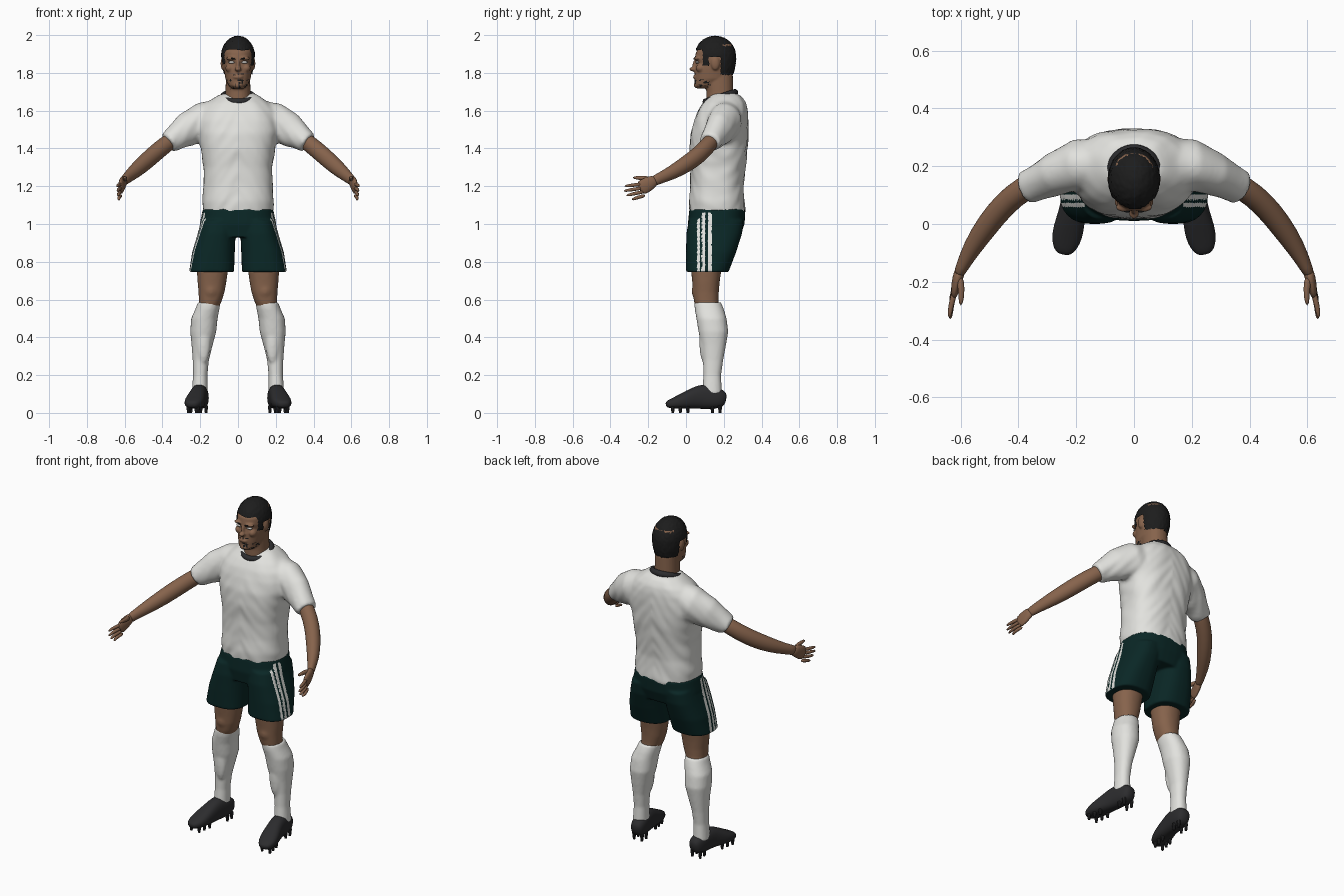
import bpy, bmesh
from math import cos, sin, pi, copysign
from mathutils import Vector, Matrix, noise

cube = bpy.data.objects.get("Cube")
if cube:
    bpy.data.objects.remove(cube)


def material(name, rgb, rough=0.8):
    m = bpy.data.materials.new(name)
    m.use_nodes = True
    m.diffuse_color = (*rgb, 1)
    bsdf = m.node_tree.nodes["Principled BSDF"]
    bsdf.inputs["Base Color"].default_value = (*rgb, 1)
    bsdf.inputs["Roughness"].default_value = rough
    return m


WHITE = material("white_cloth", (0.76, 0.76, 0.73))
GREEN = material("dark_green_cloth", (0.003, 0.02, 0.019))
SKIN = material("skin", (0.24, 0.125, 0.072))
HAIR = material("black_hair", (0.012, 0.012, 0.012))
BLACK = material("black_leather", (0.025, 0.025, 0.027))
EYE = material("eye_white", (0.6, 0.58, 0.55))


def oval(center, u, v, ru, rv, power, seg):
    """Points of a rounded-square oval spanned by directions u and v."""
    pts = []
    for i in range(seg):
        c, s = cos(2 * pi * i / seg), sin(2 * pi * i / seg)
        a = copysign(abs(c) ** (2 / power), c)
        b = copysign(abs(s) ** (2 / power), s)
        pts.append(center + u * (ru * a) + v * (rv * b))
    return pts


def skin_rings(bm, rings):
    loops = [[bm.verts.new(p) for p in r] for r in rings]
    n = len(loops[0])
    for a, b in zip(loops, loops[1:]):
        for i in range(n):
            bm.faces.new((a[i], a[(i + 1) % n], b[(i + 1) % n], b[i]))
    bm.faces.new(loops[0][::-1])
    bm.faces.new(loops[-1])


def stack(bm, rows, side=1, power=2.2, seg=24):
    """Level rings: height, x centre, front y, back y, half width."""
    X, Y = Vector((1, 0, 0)), Vector((0, 1, 0))
    skin_rings(bm, [oval(Vector((side * x, (f + b) / 2, z)), X, Y, w, (b - f) / 2, power, seg)
                    for z, x, f, b, w in rows])


def sweep(bm, rows, side=1, power=2, seg=16):
    """Rings across a path: x, y, z, sideways radius, upright radius."""
    ps = [Vector((side * r[0], r[1], r[2])) for r in rows]
    rings = []
    for i, r in enumerate(rows):
        t = (ps[min(i + 1, len(ps) - 1)] - ps[max(i - 1, 0)]).normalized()
        u = t.cross(Vector((0, 0, 1))).normalized()
        rings.append(oval(ps[i], u, u.cross(t), r[3], r[4], power, seg))
    skin_rings(bm, rings)


def ball(bm, center, size):
    bmesh.ops.create_uvsphere(bm, u_segments=20, v_segments=12, radius=1,
                              matrix=Matrix.Translation(center) @ Matrix.Diagonal((*size, 1)))


def finish(bm, name, mats, subsurf=0):
    bmesh.ops.recalc_face_normals(bm, faces=bm.faces)
    me = bpy.data.meshes.new(name)
    bm.to_mesh(me)
    bm.free()
    ob = bpy.data.objects.new(name, me)
    bpy.context.scene.collection.objects.link(ob)
    for m in mats:
        me.materials.append(m)
    me.polygons.foreach_set("use_smooth", [True] * len(me.polygons))
    if subsurf:
        ob.modifiers.new("subsurf", "SUBSURF").levels = subsurf
        ob.modifiers["subsurf"].render_levels = subsurf
    return ob


def fuse(ob, voxel, smooth):
    """Melt overlapping parts into one smooth surface."""
    mats = list(ob.data.materials)
    mod = ob.modifiers.new("remesh", "REMESH")
    mod.mode = "VOXEL"
    mod.voxel_size = voxel
    ob.modifiers.new("smooth", "SMOOTH").iterations = smooth
    deps = bpy.context.evaluated_depsgraph_get()
    me = bpy.data.meshes.new_from_object(ob.evaluated_get(deps))
    ob.modifiers.clear()
    ob.data = me
    me.materials.clear()
    for m in mats:
        me.materials.append(m)
    me.polygons.foreach_set("use_smooth", [True] * len(me.polygons))
    return me


# Shirt: torso and sleeves, with soft folds
bm = bmesh.new()
stack(bm, [(1.055, 0, .02, .315, .185), (1.12, 0, .016, .31, .19), (1.2, 0, .024, .305, .184),
           (1.3, 0, .025, .315, .184), (1.4, 0, .02, .326, .197), (1.48, 0, .024, .33, .212),
           (1.55, 0, .043, .33, .215), (1.6, 0, .062, .327, .2), (1.64, 0, .088, .318, .165),
           (1.675, 0, .12, .295, .115), (1.69, 0, .14, .27, .09)], power=2.5, seg=40)
for s in (1, -1):
    sweep(bm, [(.1, .21, 1.56, .09, .1), (.19, .205, 1.54, .09, .102), (.27, .175, 1.5, .075, .09),
               (.33, .145, 1.458, .064, .068), (.372, .125, 1.43, .058, .054)], s, seg=28)
shirt = fuse(finish(bm, "shirt", [WHITE]), .011, 6)
for v in shirt.vertices:
    p = v.co
    fold = noise.noise(Vector((p.x * 9, p.y * 9, p.z * 16 + abs(p.x) * 20)))
    v.co += v.normal * fold * .005

# Collar
bpy.ops.mesh.primitive_torus_add(location=(0, .182, 1.672), rotation=(.31, 0, 0), major_radius=.08,
                                 minor_radius=.016, major_segments=40, minor_segments=12)
collar = bpy.context.object
collar.name = "collar"
collar.scale = (1, 1.02, 1.1)
collar.data.materials.append(BLACK)
bpy.ops.object.shade_smooth()

# Shorts, with three stripes down each side
bm = bmesh.new()
stack(bm, [(.93, 0, .02, .285, .19), (1.0, 0, .01, .31, .203), (1.08, 0, .018, .315, .186)],
      power=2.5, seg=40)
for s in (1, -1):
    stack(bm, [(.745, .14, 0, .225, .119), (.85, .13, 0, .265, .113), (.95, .113, .002, .297, .1),
               (1.02, .1, .015, .305, .095)], s, power=2.5, seg=32)
shorts = fuse(finish(bm, "shorts", [GREEN, WHITE]), .007, 5)
for f in shorts.polygons:
    c = f.center
    striped = any(a < c.y < b for a, b in ((.058, .073), (.084, .104), (.118, .134)))
    if striped and abs(f.normal.x) > .5 and abs(c.x) > .17 and c.z < 1.06:
        f.material_index = 1

# Head: skull, neck, nose, brow, lips, chin and ears
bm = bmesh.new()
stack(bm, [(1.717, 0, .06, .12, .032), (1.735, 0, .047, .165, .052), (1.77, 0, .045, .235, .067),
           (1.82, 0, .047, .25, .075), (1.85, 0, .054, .255, .078), (1.875, 0, .046, .258, .08),
           (1.91, 0, .053, .255, .08), (1.95, 0, .085, .245, .07), (1.97, 0, .11, .21, .04)], seg=32)
stack(bm, [(1.6, 0, .105, .27, .072), (1.7, 0, .108, .25, .066), (1.79, 0, .1, .248, .064)])
ball(bm, (0, .048, 1.835), (.011, .014, .036))
ball(bm, (0, .038, 1.82), (.018, .02, .012))
ball(bm, (0, .05, 1.778), (.027, .013, .011))
ball(bm, (0, .058, 1.735), (.026, .017, .016))
for s in (1, -1):
    ball(bm, (s * .034, .058, 1.877), (.03, .016, .01))
    ball(bm, (s * .045, .078, 1.825), (.022, .026, .022))
    ball(bm, (s * .08, .155, 1.85), (.012, .023, .035))
head = fuse(finish(bm, "head", [SKIN, HAIR]), .005, 3)
for f in head.polygons:
    c = f.center
    speck = noise.noise(c * 70)
    jaw = c.z < 1.765 and c.y < .13 and c.z > 1.715 and speck > .22
    moustache = 1.787 < c.z < 1.796 and abs(c.x) < .03 and c.y < .07 and speck > -.05
    if jaw or moustache:
        f.material_index = 1

# Eyes and eyebrows
for s, label in ((1, "left"), (-1, "right")):
    bm = bmesh.new()
    ball(bm, (s * .034, .06, 1.856), (.018, .011, .007))
    finish(bm, label + "_eye", [EYE])
    bm = bmesh.new()
    sweep(bm, [(.012, .043, 1.872, .005, .004), (.035, .045, 1.879, .006, .006),
               (.058, .062, 1.875, .005, .003)], s, seg=8)
    finish(bm, label + "_eyebrow", [HAIR], 1)

# Hair: curly cap trimmed along a hairline
bm = bmesh.new()
bmesh.ops.create_icosphere(bm, subdivisions=5, radius=1)
for v in bm.verts:
    d = v.co.copy()
    curl = 1 + .035 * noise.noise(d * 16)
    v.co = Vector((d.x * .09, .155 + d.y * .11, 1.885 + d.z * (.111 if d.z > 0 else .18)))
    v.co = Vector((0, .155, 1.885)) + (v.co - Vector((0, .155, 1.885))) * curl


def hairline(y):
    return 1.918 if y < .085 else 1.835 if y < .125 else 1.88 if y < .18 else 1.785


bmesh.ops.delete(bm, geom=[v for v in bm.verts if v.co.z < hairline(v.co.y)], context="VERTS")
finish(bm, "hair", [HAIR])

# Limbs, built once and repeated on both sides
for s, label in ((1, "left"), (-1, "right")):
    bm = bmesh.new()
    sweep(bm, [(.31, .16, 1.475, .04, .042), (.385, .122, 1.42, .044, .046), (.45, .068, 1.365, .043, .047),
               (.505, 0, 1.315, .042, .046), (.56, -.08, 1.268, .034, .037),
               (.596, -.15, 1.237, .022, .028), (.607, -.175, 1.225, .02, .03)], s)
    finish(bm, label + "_arm", [SKIN], 1)

    # Hand: flat palm, four spread fingers and a thumb
    bm = bmesh.new()
    sweep(bm, [(.6, -.155, 1.235, .02, .025), (.61, -.185, 1.22, .019, .037),
               (.618, -.22, 1.2, .016, .042), (.622, -.25, 1.185, .011, .036)], s)
    for k, (y, z) in enumerate(((-.328, 1.2), (-.332, 1.174), (-.318, 1.15), (-.288, 1.128))):
        base = 1.212 - .02 * k
        sweep(bm, [(.617, -.225 + .004 * k, base, .011, .011), (.634, (y - .23) / 2, (z + base) / 2, .01, .01),
                   (.64 - .004 * k, y, z, .007, .007)], s, seg=10)
    sweep(bm, [(.605, -.18, 1.235, .015, .017), (.596, -.225, 1.243, .012, .013),
               (.6, -.285, 1.246, .008, .008)], s, seg=10)
    finish(bm, label + "_hand", [SKIN], 1)

    bm = bmesh.new()
    stack(bm, [(.85, .135, .02, .21, .088), (.74, .136, .028, .185, .081), (.69, .138, .033, .178, .076),
               (.64, .14, .036, .174, .069), (.59, .147, .042, .172, .06), (.54, .16, .055, .18, .05)], s)
    ball(bm, (s * .143, .062, .645), (.04, .032, .045))
    fuse(finish(bm, label + "_knee", [SKIN]), .008, 5)

    # Sock, with a shin guard underneath
    bm = bmesh.new()
    stack(bm, [(.585, .153, .044, .186, .06), (.55, .162, .046, .2, .064), (.5, .178, .055, .215, .07),
               (.43, .184, .066, .224, .069), (.36, .19, .08, .212, .056), (.28, .197, .09, .197, .043),
               (.2, .2, .092, .186, .038), (.1, .203, .085, .19, .042)], s)
    ball(bm, (s * .183, .098, .39), (.038, .028, .13))
    fuse(finish(bm, label + "_sock", [WHITE]), .008, 4)

    # Boot with studs
    bm = bmesh.new()
    sweep(bm, [(.192, .213, .068, .025, .028), (.194, .19, .074, .041, .05), (.2, .14, .082, .046, .062),
               (.206, .09, .088, .045, .068), (.214, .04, .077, .047, .056), (.226, -.015, .063, .054, .042),
               (.236, -.06, .052, .051, .03), (.243, -.092, .046, .036, .021),
               (.246, -.106, .043, .018, .012)], s, power=2.5, seg=20)
    finish(bm, label + "_boot", [BLACK], 1)
    bm = bmesh.new()
    for y in (-.07, -.03, .01, .14, .18):
        for off in (-.026, .026):
            x = .225 - .17 * y + off if y < .1 else .195 + off
            bmesh.ops.create_cone(bm, cap_ends=True, segments=10, radius1=.007, radius2=.012, depth=.04,
                                  matrix=Matrix.Translation((s * x, y, .02)))
    studs = finish(bm, label + "_studs", [BLACK])
    studs.data.polygons.foreach_set("use_smooth", [False] * len(studs.data.polygons))
